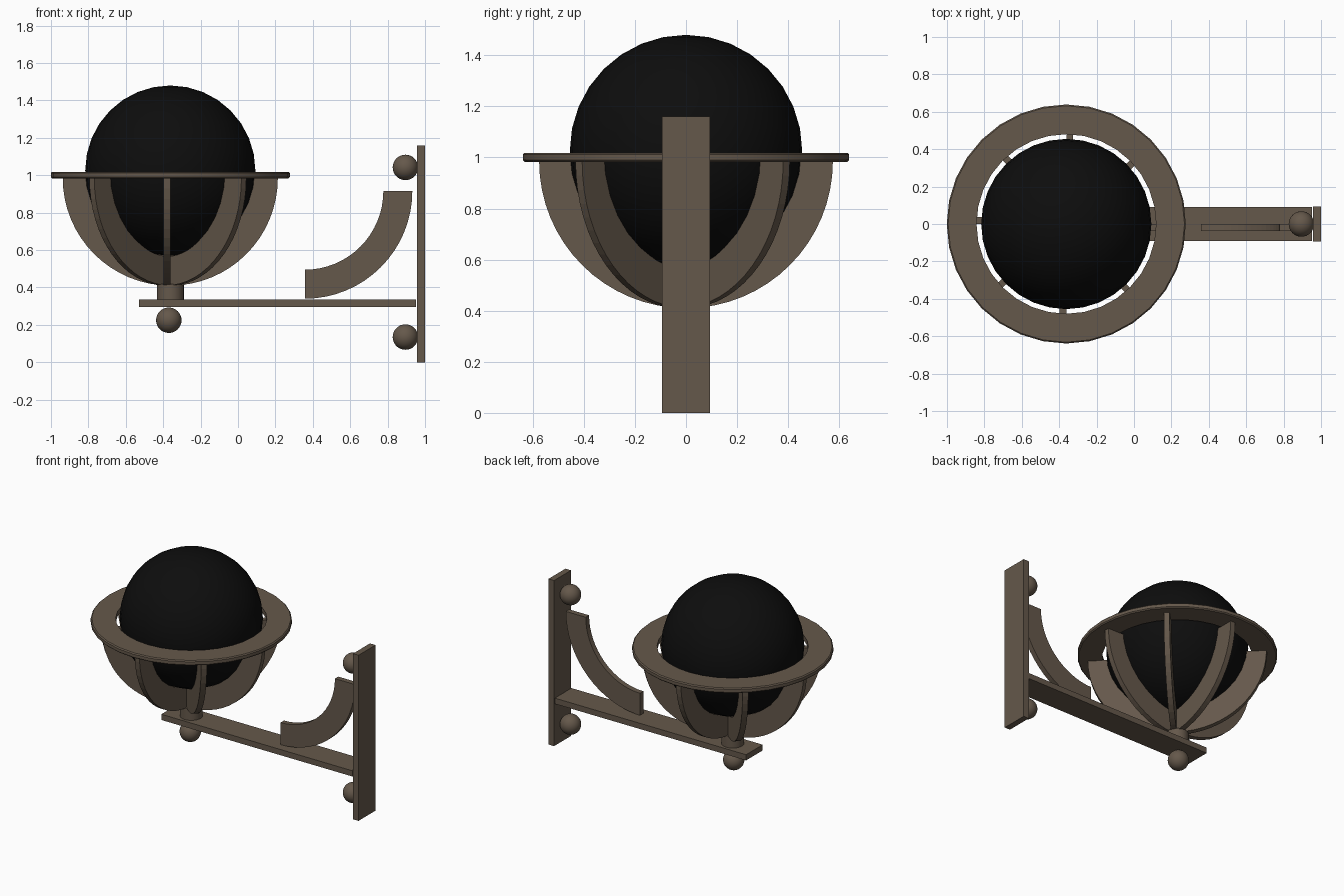
import bpy, bmesh
from math import sin, cos, pi, radians
from mathutils import Matrix, Vector

cube = bpy.data.objects.get("Cube")
if cube:
    bpy.data.objects.remove(cube)


def material(name, rgb):
    m = bpy.data.materials.new(name)
    m.use_nodes = True
    m.diffuse_color = (*rgb, 1)
    bsdf = m.node_tree.nodes["Principled BSDF"]
    bsdf.inputs["Base Color"].default_value = (*rgb, 1)
    bsdf.inputs["Roughness"].default_value = 0.7
    return m


BROWN = material("bronze brown", (0.13, 0.098, 0.07))
BLACK = material("black globe", (0.004, 0.004, 0.004))
AXIS_X = -0.362          # vertical axis of the basket


def finish(bm, name, mat, smooth=False):
    bmesh.ops.recalc_face_normals(bm, faces=bm.faces[:])
    mesh = bpy.data.meshes.new(name)
    bm.to_mesh(mesh)
    bm.free()
    mesh.materials.append(mat)
    ob = bpy.data.objects.new(name, mesh)
    bpy.context.collection.objects.link(ob)
    if smooth:
        bpy.ops.object.select_all(action="DESELECT")
        ob.select_set(True)
        bpy.context.view_layer.objects.active = ob
        bpy.ops.object.shade_smooth_by_angle(angle=radians(35))
    return ob


def box(name, lo, hi):
    lo, hi = Vector(lo), Vector(hi)
    bm = bmesh.new()
    bmesh.ops.create_cube(bm, size=1, matrix=Matrix.Translation((lo + hi) / 2)
                          @ Matrix.Diagonal((*(hi - lo), 1)))
    return finish(bm, name, BROWN)


def ball(name, centre, radius, mat, segments=32):
    bm = bmesh.new()
    bmesh.ops.create_uvsphere(bm, u_segments=segments, v_segments=segments // 2,
                              radius=radius, matrix=Matrix.Translation(centre))
    return finish(bm, name, mat, True)


def quarter_arc(name, centre, angle=0, outer=0.575, inner=0.42, depth=0.037, steps=16):
    """Flat quarter ring sweeping from straight below the centre out to its side."""
    bm = bmesh.new()
    turns = [pi / 2 * i / steps for i in range(steps + 1)]
    outline = [(outer * sin(t), -outer * cos(t)) for t in turns]
    outline += [(inner * sin(t), -inner * cos(t)) for t in reversed(turns)]
    face = bm.faces.new([bm.verts.new((x, 0, z)) for x, z in outline])
    side = bmesh.ops.extrude_face_region(bm, geom=[face])["geom"]
    moved = [v for v in side if isinstance(v, bmesh.types.BMVert)]
    bmesh.ops.translate(bm, verts=moved, vec=(0, -depth, 0))
    bm.transform(Matrix.Translation(centre) @ Matrix.Rotation(angle, 4, "Z"))
    return finish(bm, name, BROWN)


def lathe(name, profile, segments=32):
    """Closed radius/height profile spun about the basket axis."""
    bm = bmesh.new()
    rings = [[bm.verts.new((AXIS_X + r * cos(a), r * sin(a), z)) for r, z in profile]
             for a in (2 * pi * i / segments for i in range(segments))]
    n = len(profile)
    for i in range(segments):
        a, b = rings[i], rings[(i + 1) % segments]
        for j in range(n):
            k = (j + 1) % n
            bm.faces.new((a[j], b[j], b[k], a[k]))
    return finish(bm, name, BROWN, True)


# Wall plate and horizontal arm
box("wall_plate", (0.957, -0.094, 0), (1, 0.094, 1.16))
box("support_arm", (-0.53, -0.092, 0.297), (0.952, 0.092, 0.337))

# Curved brace between arm and plate
quarter_arc("curved_brace", (0.357, 0, 0.915))

# Round knobs on the plate and under the arm
ball("upper_plate_knob", (0.895, 0, 1.042), 0.068, BROWN)
ball("lower_plate_knob", (0.895, 0, 0.135), 0.068, BROWN)
ball("arm_knob", (-0.37, 0, 0.225), 0.068, BROWN)

# Post carrying the basket
bm = bmesh.new()
bmesh.ops.create_cone(bm, cap_ends=True, segments=32, radius1=0.072, radius2=0.072,
                      depth=0.085, matrix=Matrix.Translation((AXIS_X, 0, 0.375)))
finish(bm, "basket_post", BROWN, True)

# Basket: eight curved ribs under a flat rim with eased edges
for i in range(8):
    quarter_arc(f"basket_rib_{i + 1}", (AXIS_X, 0, 0.985), i * pi / 4)
lathe("basket_rim", [(0.48, 0.983), (0.632, 0.983), (0.639, 0.99),
                     (0.639, 1.011), (0.632, 1.018), (0.48, 1.018)])

# Globe resting in the basket
ball("globe", (AXIS_X, 0, 1.025), 0.455, BLACK)
